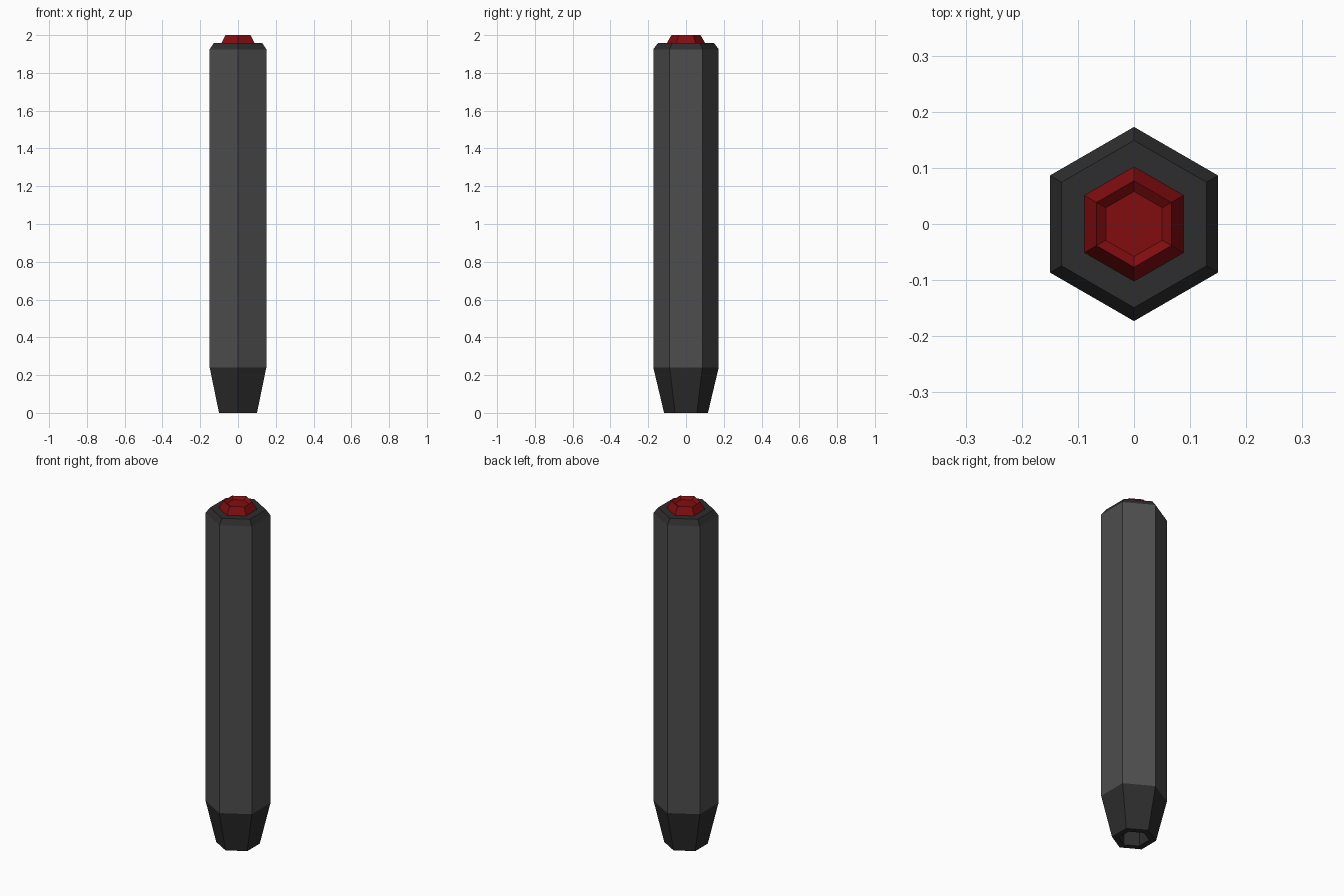
import bpy, bmesh, math

old = bpy.data.objects.get("Cube")
if old:
    bpy.data.objects.remove(old, do_unlink=True)


def material(name, rgb):
    m = bpy.data.materials.new(name)
    m.use_nodes = True
    m.diffuse_color = (*rgb, 1)
    m.node_tree.nodes["Principled BSDF"].inputs["Base Color"].default_value = (*rgb, 1)
    return m


grey = material("grey body", (0.075, 0.075, 0.075))
dark = material("dark grey trim", (0.026, 0.026, 0.026))
red = material("red button", (0.22, 0.004, 0.005))


def hex_loft(name, profile, mat, cap_start=False, cap_end=False):
    """Skin hexagonal rings given as (corner radius, height), corners on +y and -y."""
    bm = bmesh.new()
    rings = []
    for r, z in profile:
        angles = [math.radians(90 + 60 * i) for i in range(6)]
        rings.append([bm.verts.new((r * math.cos(a), r * math.sin(a), z)) for a in angles])
    for a, b in zip(rings, rings[1:]):
        for i in range(6):
            j = (i + 1) % 6
            bm.faces.new((a[i], a[j], b[j], b[i]))
    if cap_start:
        bm.faces.new(rings[0][::-1])
    if cap_end:
        bm.faces.new(rings[-1])
    mesh = bpy.data.meshes.new(name)
    bm.to_mesh(mesh)
    bm.free()
    mesh.materials.append(mat)
    obj = bpy.data.objects.new(name, mesh)
    bpy.context.collection.objects.link(obj)
    return obj


# Long six-sided barrel
hex_loft("barrel", [(0.173, 0.24), (0.173, 1.925)], grey)
# Tapered tip with a socket in its underside
hex_loft("tip", [(0.08, 0.10), (0.08, 0.0), (0.116, 0.0), (0.173, 0.24)], dark, cap_start=True)
# Chamfered end cap
hex_loft("end_cap", [(0.173, 1.925), (0.149, 1.957)], dark, cap_end=True)
# Button with a dished top
hex_loft("button", [(0.102, 1.957), (0.077, 2.0), (0.058, 1.985)], red, cap_end=True)
